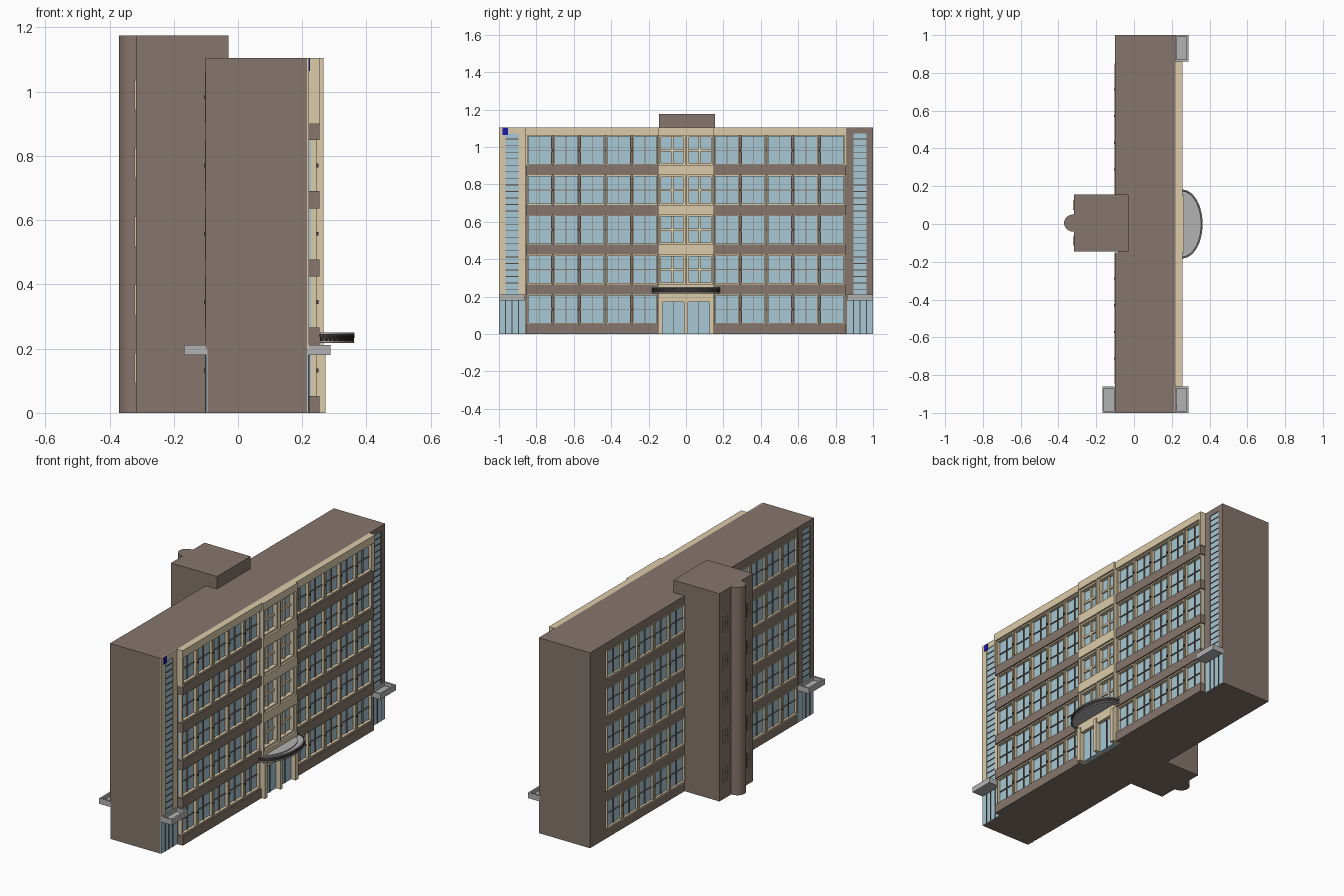
import bpy, bmesh, math

if "Cube" in bpy.data.objects:
    bpy.data.objects.remove(bpy.data.objects["Cube"])

def mat(name, rgb):
    m = bpy.data.materials.new(name)
    m.diffuse_color = (*rgb, 1)
    m.use_nodes = True
    m.node_tree.nodes["Principled BSDF"].inputs["Base Color"].default_value = m.diffuse_color
    return m

BROWN = mat("brown_brick", (0.24, 0.18, 0.15))
CREAM = mat("cream_stone", (0.72, 0.60, 0.40))
GLASS = mat("blue_glass", (0.39, 0.58, 0.66))
DARK = mat("dark_metal", (0.08, 0.065, 0.06))
GREY = mat("grey_concrete", (0.45, 0.45, 0.45))
BLUE = mat("sign_blue", (0.01, 0.01, 0.45))
parts = {}

def box(name, m, x0, x1, y0, y1, z0, z1):
    """Add a box to the named part."""
    bm = parts.setdefault(name, (bmesh.new(), m))[0]
    v = [bm.verts.new((x, y, z)) for x in (x0, x1) for y in (y0, y1) for z in (z0, z1)]
    for f in ((0, 1, 3, 2), (4, 6, 7, 5), (0, 4, 5, 1), (2, 3, 7, 6), (0, 2, 6, 4), (1, 5, 7, 3)):
        bm.faces.new([v[i] for i in f])

def facing(name, m, base, d0, d1, s, y0, y1, z0, z1):
    """Box on a wall plane at x=base, between depths d0 and d1 outward (s=+1/-1)."""
    a, b = sorted((base + s * d0, base + s * d1))
    box(name, m, a, b, y0, y1, z0, z1)

def extrude(name, m, pts, z0, z1):
    """Prism from an xy outline."""
    bm = parts.setdefault(name, (bmesh.new(), m))[0]
    lo = [bm.verts.new((x, y, z0)) for x, y in pts]
    hi = [bm.verts.new((x, y, z1)) for x, y in pts]
    n = len(pts)
    bm.faces.new(lo[::-1])
    bm.faces.new(hi)
    for i in range(n):
        j = (i + 1) % n
        bm.faces.new((lo[i], lo[j], hi[j], hi[i]))

def window(side, base, s, depth, y0, y1, z0, z1, bar=BROWN, t=0.007, bt=0.004):
    """Glass pane, cream frame and a cross of glazing bars."""
    facing(side + "_glass", GLASS, base, 0, depth * 0.3, s, y0, y1, z0, z1)
    fr = side + "_window_frames"
    for a, b in ((y0, y0 + t), (y1 - t, y1)):
        facing(fr, CREAM, base, 0, depth, s, a, b, z0, z1)
    for a, b in ((z0, z0 + t), (z1 - t, z1)):
        facing(fr, CREAM, base, 0, depth, s, y0 + t, y1 - t, a, b)
    ym, zm = (y0 + y1) / 2, z0 + (z1 - z0) * 0.5
    gb = side + "_glazing_bars"
    facing(gb, bar, base, 0, depth * 0.6, s, ym - bt / 2, ym + bt / 2, z0 + t, z1 - t)
    facing(gb, bar, base, 0, depth * 0.55, s, y0 + t, y1 - t, zm - bt / 2, zm + bt / 2)

ROWS = [(0.053 + 0.2125 * i, 0.212 + 0.2125 * i) for i in range(5)]
BANDS = [(0, ROWS[0][0])] + [(ROWS[i][1], ROWS[i + 1][0]) for i in range(4)]

# Main block: core, solid ends and roof slab
box("main_block", BROWN, -0.085, 0.22, -0.86, 0.86, 0, 1.105)
box("end_block_far", BROWN, -0.10, 0.215, 0.86, 1, 0, 1.105)
box("end_block_near", BROWN, -0.095, 0.215, -1, -0.86, 0, 1.105)

# Long walls, both halves, front (s=1) and back (s=-1)
for m in (1, -1):
    def span(a, b):
        return sorted((m * a, m * b))
    for z0, z1 in BANDS:
        facing("front_brick_bands", BROWN, 0.22, 0, 0.033, 1, *span(0.15, 0.855), z0, z1)
        facing("back_brick_bands", BROWN, -0.085, 0, 0.015, -1, *span(0.15, 0.86), z0, z1)
    facing("front_parapet", CREAM, 0.22, 0, 0.036, 1, *span(0.15, 0.855), ROWS[4][1], 1.105)
    facing("back_brick_bands", BROWN, -0.085, 0, 0.015, -1, *span(0.15, 0.86), ROWS[4][1], 1.105)
    facing("front_parapet", CREAM, 0.22, 0, 0.036, 1, *span(0.848, 0.86), 0.90, 1.105)
    for z0, z1 in ROWS:
        for i in range(5):
            a = 0.152 + i * 0.1408
            window("front", 0.22, 1, 0.025, *span(a, a + 0.134), z0, z1)
            window("back", -0.085, -1, 0.018, *span(a, a + 0.134), z0, z1)
            if i:
                for base, s, d in ((0.22, 1, 0.03), (-0.085, -1, 0.021)):
                    facing("window_clips", DARK, base, 0, d, s, *span(a - 0.009, a + 0.002),
                           (z0 + z1) / 2 - 0.006, (z0 + z1) / 2 + 0.006)

# Corner stair windows with glazed base, louvre lines and concrete canopy
def corner_bay(tag, base, s, y0, y1, m):
    g0, g1 = y0 + 0.035, y1 - 0.035
    w = tag + "_bay_surround"
    facing(w, m, base, 0, 0.006, s, y0, g0, 0.2, 1.105)
    facing(w, m, base, 0, 0.006, s, g1, y1, 0.2, 1.105)
    facing(w, m, base, 0, 0.006, s, g0, g1, 1.072, 1.105)
    facing(tag + "_bay_glass", GLASS, base, 0, 0.002, s, g0, g1, 0.2, 1.072)
    for i in range(24):
        z = 0.235 + i * 0.035
        facing(tag + "_bay_louvres", DARK, base, 0, 0.005, s, g0, g1, z, z + 0.004)
    facing(tag + "_base_glass", GLASS, base, 0, 0.004, s, y0 + 0.002, y1, 0, 0.19)
    for i in range(1, 4):
        y = y0 + (y1 - y0) * i / 4
        facing(tag + "_base_mullions", DARK, base, 0, 0.007, s, y - 0.002, y + 0.002, 0, 0.18)
    c = tag + "_bay_canopy"
    facing(c, GREY, base, 0, 0.073, s, y0, y1, 0.18, 0.192)
    facing(c, GREY, base, 0.063, 0.073, s, y0, y1, 0.192, 0.212)
    facing(c, GREY, base, 0, 0.01, s, y0, y1, 0.192, 0.212)
    for a in (y0, y1 - 0.01):
        facing(c, GREY, base, 0.01, 0.063, s, a, a + 0.01, 0.192, 0.212)

corner_bay("front_near", 0.215, 1, -1, -0.86, CREAM)
corner_bay("front_far", 0.215, 1, 0.86, 1, BROWN)
corner_bay("back_near", -0.095, -1, -1, -0.86, BROWN)
box("corner_sign_plate", BLUE, 0.219, 0.224, -0.98, -0.953, 1.065, 1.103)

# Central entrance bay
C = "entrance_bay"
zs = [0.17] + [v for r in ROWS[1:] for v in r] + [1.105]
for z0, z1 in zip(zs[::2], zs[1::2]):
    box(C, CREAM, 0.22, 0.266, -0.15, 0.15, z0, z1)
for z0, z1 in ROWS[1:]:
    for a, b in ((-0.15, -0.143), (-0.005, 0.005), (0.143, 0.15)):
        box(C, CREAM, 0.22, 0.266, a, b, z0, z1)
    for a, b in ((-0.143, -0.005), (0.005, 0.143)):
        window("entrance_bay", 0.22, 1, 0.035, a, b, z0, z1, CREAM, 0.01, 0.012)
for a, b in ((-0.15, -0.125), (-0.01, 0.01), (0.125, 0.15)):
    box("entrance_piers", CREAM, 0.22, 0.273, a, b, 0, 0.2)
for a, b in ((-0.125, -0.01), (0.01, 0.125)):
    box("entrance_doors", GLASS, 0.22, 0.245, a, b, 0, 0.17)
    mid = (a + b) / 2
    box("door_bars", DARK, 0.245, 0.249, mid - 0.002, mid + 0.002, 0, 0.17)

# Half-oval entrance canopy with a trussed rim
def oval(rx, ry, n=32):
    return [(0.255 + rx * math.sin(math.pi * i / n), -ry * math.cos(math.pi * i / n)) for i in range(n + 1)]
extrude("entrance_canopy", GREY, oval(0.10, 0.172), 0.224, 0.236)
extrude("entrance_canopy_step", GREY, oval(0.07, 0.135), 0.236, 0.242)

def tube(name, pts, r, m):
    cu = bpy.data.curves.new(name, 'CURVE')
    cu.dimensions = '3D'
    cu.bevel_depth, cu.bevel_resolution, cu.use_fill_caps = r, 1, True
    sp = cu.splines.new('POLY')
    sp.points.add(len(pts) - 1)
    for p, co in zip(sp.points, pts):
        p.co = (*co, 1)
    cu.materials.append(m)
    bpy.context.collection.objects.link(bpy.data.objects.new(name, cu))

rim = oval(0.104, 0.178, 48)
for name, z in (("canopy_rim_top", 0.247), ("canopy_rim_bottom", 0.221)):
    tube(name, [(x, y, z) for x, y in rim], 0.004, GREY)
tube("canopy_rim_lattice", [(x, y, 0.224 if i % 2 else 0.244) for i, (x, y) in enumerate(rim)], 0.003, DARK)
extrude("canopy_rim_band", DARK, oval(0.104, 0.178) + oval(0.099, 0.172)[::-1], 0.222, 0.246)

# Rear stair tower with a rounded shaft
shaft = [(-0.318 - 0.052 * math.sin(math.pi * i / 20), 0.005 + 0.046 * math.cos(math.pi * i / 20)) for i in range(21)]
extrude("stair_tower", BROWN, [(-0.03, -0.145), (-0.03, 0.155), (-0.318, 0.155)] + shaft + [(-0.318, -0.145)], 0, 1.175)
for z0, z1 in ROWS:
    for y0 in (0.075, -0.115):
        window("tower", -0.316, -1, 0.006, y0, y0 + 0.05, z0 + 0.04, z1 - 0.025, DARK, 0.003, 0.003)

# Turn every collected part into an object
for name, (bm, m) in parts.items():
    bmesh.ops.recalc_face_normals(bm, faces=bm.faces)
    me = bpy.data.meshes.new(name)
    bm.to_mesh(me)
    bm.free()
    me.materials.append(m)
    ob = bpy.data.objects.new(name, me)
    bpy.context.collection.objects.link(ob)
    if name == "stair_tower":
        bpy.context.view_layer.objects.active = ob
        ob.select_set(True)
        bpy.ops.object.shade_smooth_by_angle(angle=math.radians(30))
        ob.select_set(False)
